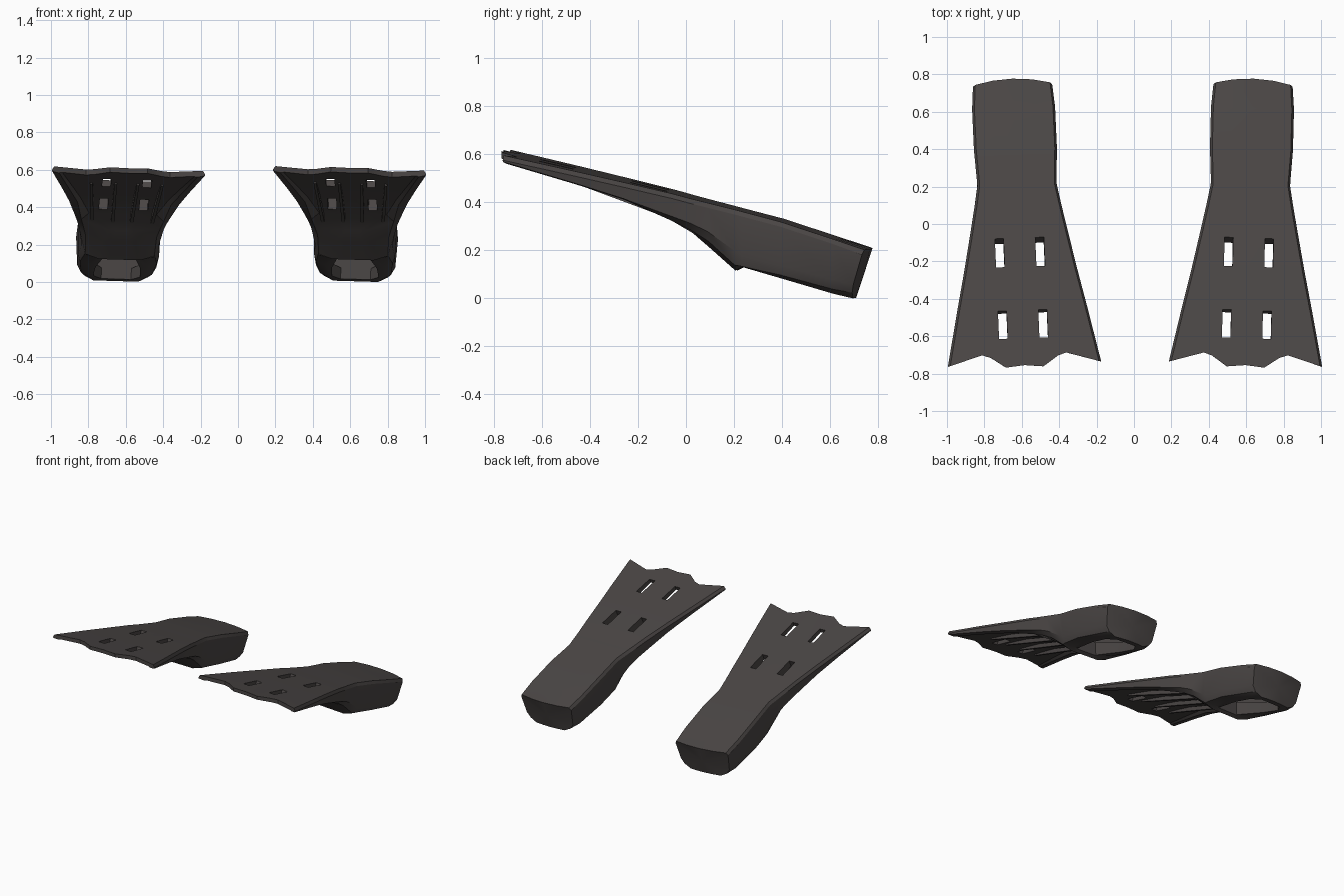
import bpy, bmesh, math
from mathutils import Matrix

if "Cube" in bpy.data.objects:
    bpy.data.objects.remove(bpy.data.objects["Cube"])

rubber = bpy.data.materials.new("dark rubber")
rubber.diffuse_color = (0.07, 0.062, 0.06, 1)
rubber.use_nodes = True
rubber.node_tree.nodes["Principled BSDF"].inputs["Base Color"].default_value = rubber.diffuse_color


def make(name, verts, faces):
    me = bpy.data.meshes.new(name)
    bm = bmesh.new()
    vs = [bm.verts.new(v) for v in verts]
    for f in faces:
        bm.faces.new([vs[i] for i in f])
    bmesh.ops.recalc_face_normals(bm, faces=bm.faces)
    bm.to_mesh(me)
    bm.free()
    ob = bpy.data.objects.new(name, me)
    bpy.context.collection.objects.link(ob)
    return ob


def prism(name, pts, low, high, lean=0.0):
    """Outline in plan; bottom and top heights are functions of y, lean shears it in y."""
    n = len(pts)
    verts = [(x, y + lean * low(y), low(y)) for x, y in pts]
    verts += [(x, y + lean * high(y), high(y)) for x, y in pts]
    faces = [list(range(n))[::-1], list(range(n, 2 * n))]
    faces += [(i, (i + 1) % n, (i + 1) % n + n, i + n) for i in range(n)]
    return make(name, verts, faces)


# Stations: y, top z, half width, side bottom (x, z), chamfer (x, z), underside (x, z)
stations = [
    (-0.80, .615, .421, .420, .592, .385, .587, .37, .590),
    (-0.45, .535, .347, .340, .485, .300, .480, .285, .497),
    (-0.25, .488, .303, .295, .420, .250, .415, .235, .440),
    (-0.05, .440, .262, .255, .345, .220, .325, .18, .360),
    (0.03, .418, .246, .240, .315, .205, .285, .06, .270),
    (0.10, .400, .232, .226, .280, .190, .240, .10, .212),
    (0.21, .372, .212, .208, .200, .185, .140, .11, .115),
    (0.24, .364, .213, .208, .180, .190, .135, .12, .130),
    (0.40, .322, .222, .217, .140, .205, .100, .16, .085),
    (0.62, .250, .222, .212, .080, .190, .040, .15, .020),
    (None, .205, .212, .195, .060, .170, .025, .12, .000),
]

# Blade and foot pocket lofted as one body
verts, faces = [], []
for y, zt, w, wd, ze, we, zf, wb, zb in stations:
    half = [(w * .5, zt), (w - .012, zt), (w, zt - .02), (wd, ze),
            (we, zf), (wb, zb), (wb * .5, zb)]
    ring = [(0, zt)] + half + [(0, zb)] + [(-u, z) for u, z in reversed(half)]
    for u, z in ring:
        # the heel end bulges backwards and leans out towards the sole
        yy = y if y is not None else .68 + .03 * (1 - (u / w) ** 2) + .33 * z
        verts.append((u, yy, z))
n = 16
for s in range(len(stations) - 1):
    for i in range(n):
        j = (i + 1) % n
        faces.append((s * n + i, s * n + j, s * n + n + j, s * n + n + i))
faces.append(list(range(n)))
last = (len(stations) - 1) * n
verts.append((0, .743, .1))
faces += [(last + i, last + (i + 1) % n, len(verts) - 1) for i in range(n)]
body = make("fin_body", verts, faces)

cutters = []
# Scalloped tip
edge = [(.46, -.765), (.41, -.75), (.225, -.695), (.18, -.71), (.10, -.765)]
outline = edge + [(0, -.755)] + [(-x, y) for x, y in reversed(edge)] + [(-.46, -.95), (.46, -.95)]
cutters.append(prism("tip_cutter", outline, lambda y: .4, lambda y: .8))
# Four slanted vent slots
for sx in (-1, 1):
    for y0, y1, zc in ((-.245, -.075, .445), (-.625, -.46, .54)):
        k = .45
        pts = [(sx * .108 + dx, y - k * zc) for dx, y in
               ((-.023, y0), (.023, y0), (.023, y1), (-.023, y1))]
        cutters.append(prism("slot_cutter", pts, lambda y: zc - .22, lambda y: zc + .2, k))
# Foot opening in the underside, and the hollow behind it
roof = lambda y: .375 - .26 * y
hole = [(.08, .235), (.12, .45), (.125, .60), (.08, .66)]
cutters.append(prism("opening_cutter", hole + [(-x, y) for x, y in reversed(hole)],
                     lambda y: -.1, roof))
room = [(.14, .10), (.165, .30), (.165, .62), (.12, .66)]
cutters.append(prism("hollow_cutter", room + [(-x, y) for x, y in reversed(room)],
                     lambda y: .28 - .375 * (y - .10), lambda y: roof(y) - .003))

for c in cutters:
    c.hide_render = True
    m = body.modifiers.new("cut", 'BOOLEAN')
    m.operation, m.solver, m.object = 'DIFFERENCE', 'EXACT', c
bpy.context.view_layer.update()
cut = bpy.data.meshes.new_from_object(body.evaluated_get(bpy.context.evaluated_depsgraph_get()))
body.modifiers.clear()
body.data = cut
for c in cutters:
    bpy.data.objects.remove(c)

# Stiffening ribs under the blade
parts = [body]
rib_low = lambda y: .31 - .373 * y
for sx in (-1, 1):
    for ua, ub in ((.05, .06), (.16, .19)):
        pts = [(sx * ub - .007, -.55), (sx * ub + .007, -.55),
               (sx * ua + .009, 0.02), (sx * ua - .009, 0.02)]
        parts.append(prism("under_rib", pts, rib_low, lambda y: rib_low(y) + .03))

# Place the pair: yaw is mirrored, the slight roll is shared
final = []
for side, label in ((1, "right"), (-1, "left")):
    place = (Matrix.Translation((side * .617, 0, .4)) @ Matrix.Rotation(.03, 4, 'Y')
             @ Matrix.Translation((0, 0, -.4)) @ Matrix.Diagonal((side, 1, 1, 1))
             @ Matrix.Rotation(-.035, 4, 'Z'))
    for p in parts:
        me = p.data.copy()
        me.transform(place)
        if side < 0:
            me.flip_normals()
        me.materials.clear()
        me.materials.append(rubber)
        me.shade_smooth()
        me.set_sharp_from_angle(angle=math.radians(30))
        ob = bpy.data.objects.new(label + "_" + p.name.split(".")[0], me)
        bpy.context.collection.objects.link(ob)
        final.append(ob)
for p in parts:
    bpy.data.objects.remove(p)

# Rest on the ground
low = min(v.co.z for o in final for v in o.data.vertices)
for o in final:
    o.data.transform(Matrix.Translation((0, 0, -low)))
